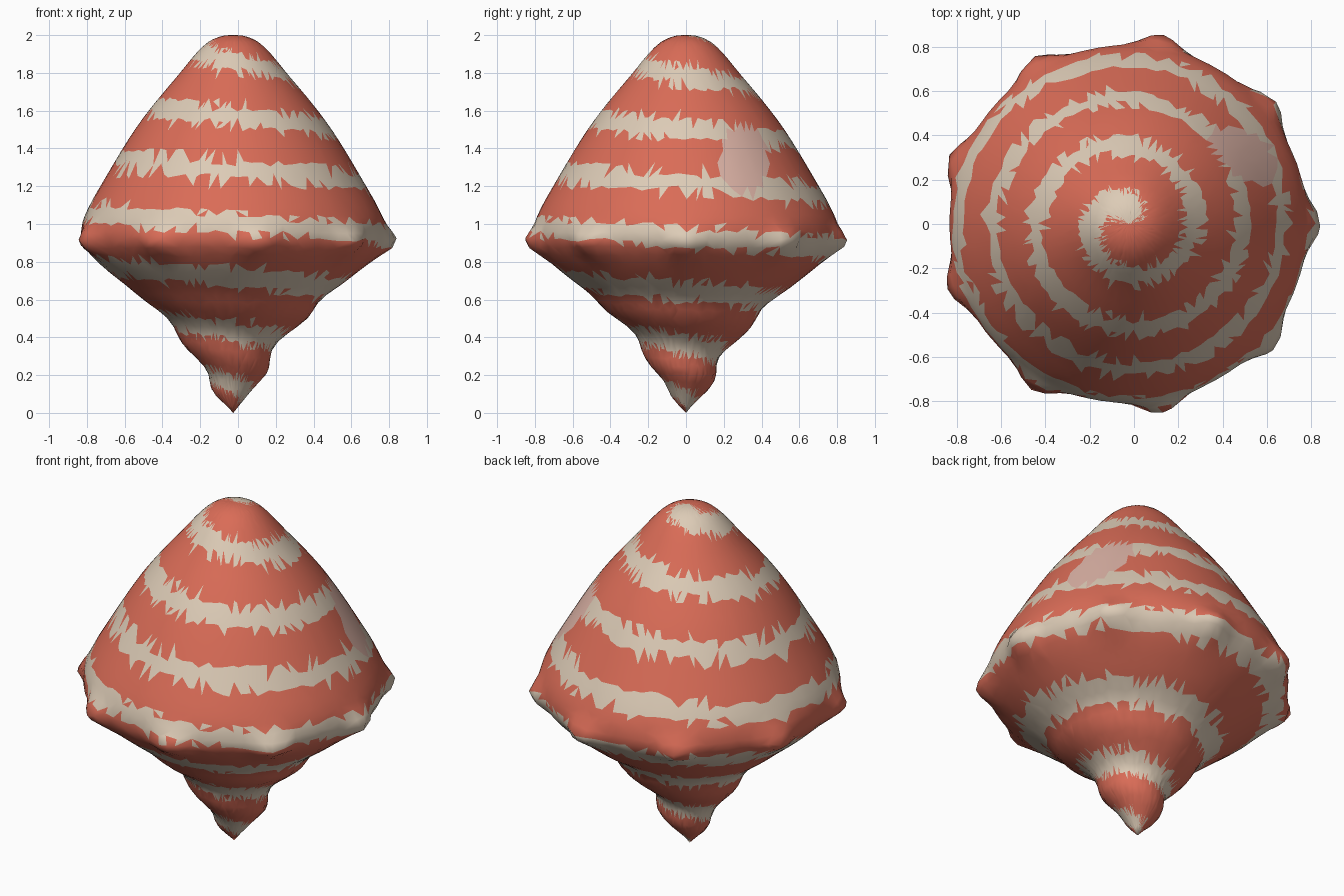
import bpy
import bmesh
import random
from math import sin, cos, pi, exp, atan2, hypot, tau
from mathutils import Vector

if "Cube" in bpy.data.objects:
    bpy.data.objects.remove(bpy.data.objects["Cube"])
rng = random.Random(4)

AXIS_X = -0.025        # offset of the shell axis
PITCH = 0.285          # height of one turn of the spiral
KNOBS = 9
SEGMENTS = 90
RINGS = 48

# Profile (radius, height) from the bottom tip to the apex
PROFILE = [Vector(p) for p in (
    (0, 0.005), (0.09, 0.1), (0.15, 0.2), (0.2, 0.3), (0.275, 0.4), (0.37, 0.5),
    (0.47, 0.6), (0.6, 0.7), (0.72, 0.8), (0.8, 0.9), (0.8, 1.0), (0.76, 1.1),
    (0.68, 1.24), (0.585, 1.4), (0.5, 1.53), (0.4, 1.66), (0.29, 1.79),
    (0.2, 1.9), (0.13, 1.965), (0.06, 1.995), (0, 2.0))]


def material(name, colour):
    mat = bpy.data.materials.new(name)
    mat.use_nodes = True
    rgba = (*colour, 1)
    mat.diffuse_color = rgba
    mat.node_tree.nodes["Principled BSDF"].inputs["Base Color"].default_value = rgba
    return mat


def profile_at(u):
    """Smooth curve through the profile points, u from 0 to 1."""
    last = len(PROFILE) - 1
    i = min(int(u * last), last - 1)
    t = u * last - i
    a, b, c, d = (PROFILE[min(max(i + k, 0), last)] for k in (-1, 0, 1, 2))
    return 0.5 * (2 * b + (c - a) * t + (2 * a - 5 * b + 4 * c - d) * t ** 2
                  + (3 * b - a - 3 * c + d) * t ** 3)


def spiral(angle, z):
    """Turn fraction from the middle of the pale stripe, -0.5 to 0.5."""
    turns = (z - 1.5) / PITCH + angle / tau
    return turns - round(turns)


def surface(u, angle):
    r, z = profile_at(u)
    # Knobs around the rim
    knob = (0.5 + 0.5 * cos(KNOBS * angle)) ** 3
    r += 0.065 * knob * exp(-((z - 0.9) / 0.075) ** 2)
    # Swelling whorls on the lower spire
    fade = max(0, min(1, (0.68 - z) / 0.15)) * min(1, z / 0.2)
    r -= 0.022 * fade * cos(tau * spiral(angle, z))
    return Vector((AXIS_X + r * cos(angle), r * sin(angle), z))


# Shell body: irregular triangles between rings
bm = bmesh.new()
tip = bm.verts.new((AXIS_X, 0, 0))
apex = bm.verts.new((AXIS_X, 0, 2))
rings = []
for i in range(1, RINGS):
    ring = []
    for j in range(SEGMENTS):
        u = (i + rng.uniform(-0.25, 0.25)) / RINGS
        angle = tau * (j + rng.uniform(-0.28, 0.28)) / SEGMENTS
        ring.append(bm.verts.new(surface(u, angle)))
    rings.append(ring)

for j in range(SEGMENTS):
    k = (j + 1) % SEGMENTS
    bm.faces.new((tip, rings[0][k], rings[0][j]))
    bm.faces.new((apex, rings[-1][j], rings[-1][k]))
    for low, high in zip(rings, rings[1:]):
        a, b, c, d = low[j], low[k], high[k], high[j]
        if rng.random() < 0.5:
            bm.faces.new((a, b, c))
            bm.faces.new((a, c, d))
        else:
            bm.faces.new((a, b, d))
            bm.faces.new((b, c, d))

# Colours: spiral stripe with a ragged edge and one round patch
PATCH = Vector((0.5, 0.31, 1.34))
for face in bm.faces:
    face.smooth = True
    p = face.calc_center_median()
    angle = atan2(p.y, p.x - AXIS_X)
    offset = spiral(angle, p.z) + rng.uniform(-0.06, 0.06)
    sideways = (p.y - PATCH.y) / 0.125
    upright = (p.z - PATCH.z) / 0.185
    if p.x > 0 and hypot(sideways, upright) < 1:
        face.material_index = 2
    elif abs(offset) < 0.18:
        face.material_index = 1

bmesh.ops.recalc_face_normals(bm, faces=bm.faces)
mesh = bpy.data.meshes.new("spiral_shell")
bm.to_mesh(mesh)
bm.free()
mesh.materials.append(material("coral red", (0.7, 0.15, 0.095)))
mesh.materials.append(material("cream", (0.72, 0.6, 0.47)))
mesh.materials.append(material("pale pink", (0.72, 0.45, 0.38)))
shell = bpy.data.objects.new("spiral_shell", mesh)
bpy.context.collection.objects.link(shell)
